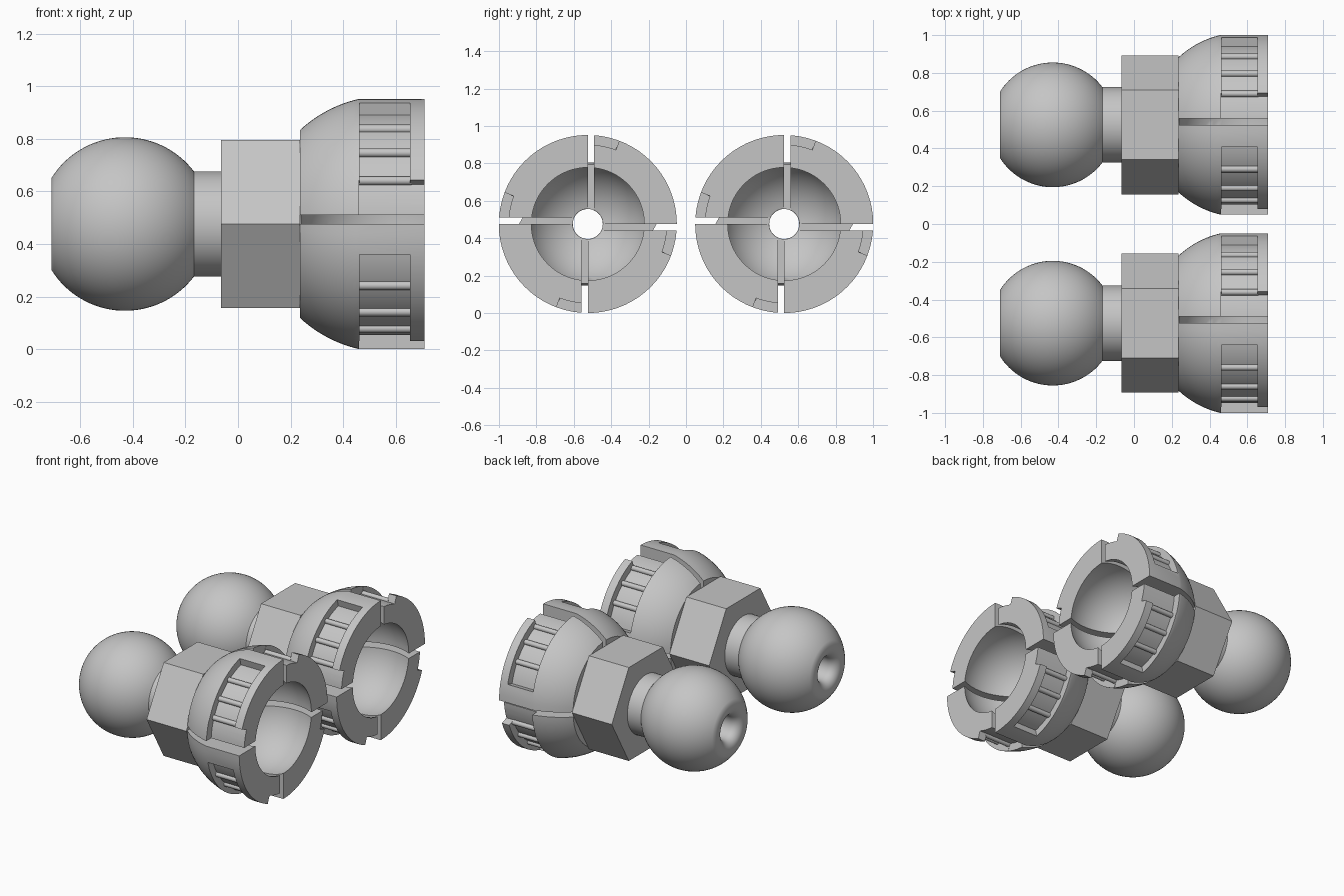
import bpy, bmesh
from math import sin, cos, radians, sqrt, pi, atan2

if "Cube" in bpy.data.objects:
    bpy.data.objects.remove(bpy.data.objects["Cube"], do_unlink=True)

AXIS_Z, SPACING = 0.476, 0.525
BORE = 0.08

grey = bpy.data.materials.new("plain grey")
grey.use_nodes = True
grey.diffuse_color = (0.56, 0.56, 0.56, 1)
grey.node_tree.nodes["Principled BSDF"].inputs["Base Color"].default_value = (0.56, 0.56, 0.56, 1)


def finish(bm, name):
    bmesh.ops.recalc_face_normals(bm, faces=bm.faces)
    mesh = bpy.data.meshes.new(name)
    bm.to_mesh(mesh)
    bm.free()
    mesh.materials.append(grey)
    obj = bpy.data.objects.new(name, mesh)
    bpy.context.collection.objects.link(obj)
    return obj


def lathe(name, profile, segs=72):
    """Spin a closed (x, radius) outline around the x axis."""
    bm = bmesh.new()
    rings = []
    for i in range(segs):
        t = 2 * pi * i / segs
        rings.append([bm.verts.new((x, r * sin(t), r * cos(t))) for x, r in profile])
    n = len(profile)
    for i in range(segs):
        a, b = rings[i], rings[(i + 1) % segs]
        for j in range(n):
            k = (j + 1) % n
            bm.faces.new((a[j], a[k], b[k], b[j]))
    return finish(bm, name)


def prism(name, outline, x0, x1, turn=0.0):
    """Extrude a (y, z) outline along x, turned clockwise about the axis."""
    bm = bmesh.new()
    c, s = cos(turn), sin(turn)
    ends = [[bm.verts.new((x, y * c + z * s, z * c - y * s)) for y, z in outline]
            for x in (x0, x1)]
    bm.faces.new(ends[0])
    bm.faces.new(ends[1])
    n = len(outline)
    for i in range(n):
        j = (i + 1) % n
        bm.faces.new((ends[0][i], ends[0][j], ends[1][j], ends[1][i]))
    return finish(bm, name)


def polygon(radius, sides, start=0.0):
    return [(radius * sin(start + 2 * pi * i / sides), radius * cos(start + 2 * pi * i / sides))
            for i in range(sides)]


def sector(r0, r1, a0, a1, steps=12):
    angles = [radians(a0 + (a1 - a0) * i / steps) for i in range(steps + 1)]
    return ([(r0 * sin(t), r0 * cos(t)) for t in angles]
            + [(r1 * sin(t), r1 * cos(t)) for t in reversed(angles)])


def arc(cx, radius, x0, x1, steps):
    """Points of a circle centred on the axis, between two x positions."""
    a0 = atan2(sqrt(radius ** 2 - (x0 - cx) ** 2), x0 - cx)
    a1 = atan2(sqrt(radius ** 2 - (x1 - cx) ** 2), x1 - cx)
    return [(cx + radius * cos(a0 + (a1 - a0) * i / steps),
             radius * sin(a0 + (a1 - a0) * i / steps)) for i in range(steps + 1)]


def cut(obj, cutters):
    for c in cutters:
        c.hide_render = True
        mod = obj.modifiers.new("cut", 'BOOLEAN')
        mod.operation, mod.solver, mod.object = 'DIFFERENCE', 'EXACT', c
    graph = bpy.context.evaluated_depsgraph_get()
    mesh = bpy.data.meshes.new_from_object(obj.evaluated_get(graph))
    obj.modifiers.clear()
    obj.data = mesh
    for c in cutters:
        bpy.data.objects.remove(c, do_unlink=True)


def smooth(obj, angle=30):
    bpy.ops.object.select_all(action='DESELECT')
    obj.select_set(True)
    bpy.context.view_layer.objects.active = obj
    bpy.ops.object.shade_smooth_by_angle(angle=radians(angle))


parts = []

# Ball with neck and a bore with a rounded lip
lip = [(-0.71 + 0.06 * (1 - cos(t)), BORE + 0.06 * (1 - sin(t)))
       for t in [pi / 2 * i / 8 for i in range(8, -1, -1)]]
ball = lathe("ball_and_neck", arc(-0.43, 0.33, -0.71, -0.1675, 32)
             + [(-0.065, 0.2), (-0.065, BORE)] + lip)
smooth(ball, 40)
parts.append(ball)

# Hexagonal collar, bored through
collar = prism("hex_collar", polygon(0.368, 6, pi / 2), -0.065, 0.235)
cut(collar, [prism("bore_cutter", polygon(BORE, 72), -0.2, 0.4)])
smooth(collar)
parts.append(collar)

# Socket cup: rounded outside, spherical cavity inside
cup = lathe("socket_cup", arc(0.568, 0.488, 0.235, 0.46, 12) + [(0.71, 0.476)]
            + arc(0.565, 0.335, 0.71, 0.24, 24) + [(0.235, BORE)])
cutters = []
for k in range(4):
    turn = k * pi / 2
    # Recess behind the rim, open notch beside it, and the split slot;
    # depths differ slightly so that no two cutters share a plane
    cutters.append(prism("recess_cutter", sector(0.427, 0.58, 17, 75.8, 17), 0.463, 0.655, turn))
    cutters.append(prism("notch_cutter", sector(0.424, 0.6, 1.3, 20.7, 7), 0.461, 0.8, turn))
    slot = [(0, 0.03), (0.034, 0.03), (0.034, 0.65), (0, 0.65)]
    cutters.append(prism("slot_cutter", slot, 0.2, 0.85, turn))
cut(cup, cutters)
smooth(cup)
parts.append(cup)

# Grip ribs lying in each recess
for k in range(4):
    for angle in (22.5, 39, 57):
        t = radians(angle) + k * pi / 2
        rib = prism("grip_rib", [(y + 0.43 * sin(t), z + 0.43 * cos(t))
                                 for y, z in polygon(0.017, 12)], 0.455, 0.66)
        smooth(rib, 40)
        parts.append(rib)

# Place the first link, then a second copy beside it
for obj in parts:
    obj.location = (0, SPACING, AXIS_Z)
    twin = obj.copy()
    twin.name = obj.name + "_second"
    twin.location.y = -SPACING
    bpy.context.collection.objects.link(twin)
